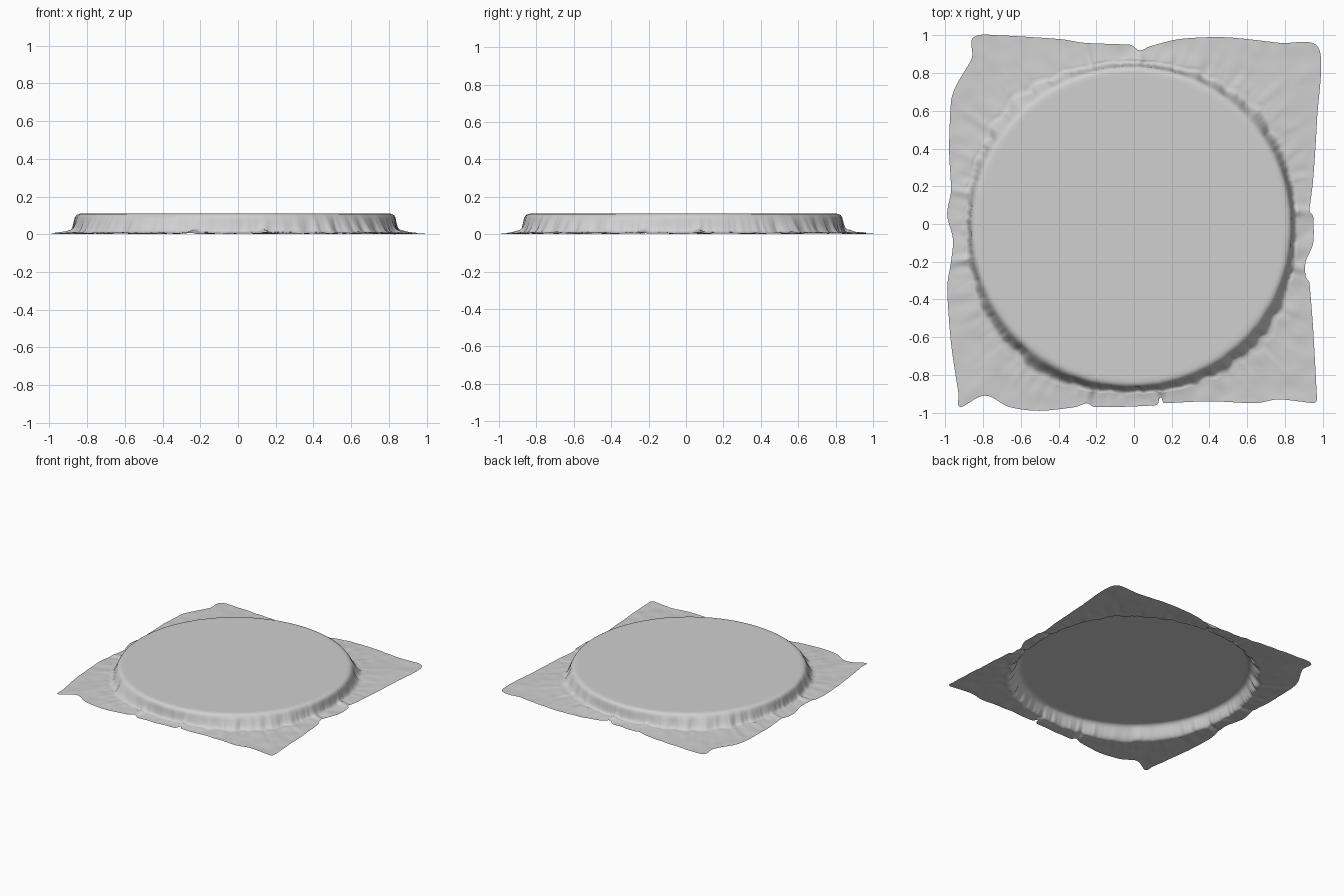
import bpy
import bmesh
import math
from mathutils import Vector, noise

old = bpy.data.objects.get("Cube")
if old:
    bpy.data.objects.remove(old, do_unlink=True)

# Hem of the cloth, clockwise from the right side, in hundredths of a unit
HEM = [(93, 7), (95, 4), (95, -10), (91, -20), (91, -28), (93, -31), (95, -56),
       (97, -93), (95, -95), (77, -93), (64, -95), (40, -94), (16, -95),
       (14, -92), (12, -96), (-8, -97), (-21, -97), (-25, -95), (-31, -97),
       (-50, -99), (-66, -97), (-79, -91), (-92, -97), (-93, -90), (-97, -63),
       (-99, -34), (-97, -20), (-96, -8), (-99, 5), (-97, 18), (-98, 40),
       (-97, 65), (-94, 74), (-86, 88), (-85, 99), (-71, 100), (-39, 98),
       (-26, 96), (-2, 95), (3, 92), (8, 94), (24, 98), (48, 99), (77, 96),
       (98, 93), (97, 55), (95, 24)]
# Hem points where the cloth bunches into a raised fold
PINCHES = [(93, 7), (91, -24), (14, -92), (-25, -95), (-97, -20), (-97, 18),
           (3, 92), (-26, 96)]
CENTRE = Vector((-0.015, -0.015))
TOP = 0.11
STEP = 0.01
SKIRT_RINGS = 16

# Flat top rings, then (radius, height, looseness) down the rounded wall
TOP_RINGS = [0.2, 0.4, 0.6, 0.75, 0.8]
WALL = [(0.82, TOP, 0), (0.833, 0.107, 0.05), (0.843, 0.1, 0.1),
        (0.85, 0.088, 0.2), (0.853, 0.07, 0.4), (0.857, 0.05, 0.6),
        (0.861, 0.032, 0.8), (0.867, 0.018, 0.95), (0.88, 0.008, 1)]


def smooth_loop(points):
    """Closed curve through the points, sampled at an even step."""
    count = len(points)
    tangents = []
    for i, p in enumerate(points):
        before, after = points[i - 1], points[(i + 1) % count]
        reach = min((p - before).length, (after - p).length)
        tangents.append((after - before).normalized() * reach)
    result = []
    for i, p in enumerate(points):
        j = (i + 1) % count
        q = points[j]
        parts = max(2, round((q - p).length / STEP))
        for k in range(parts):
            t = k / parts
            rise = t * t * (3 - 2 * t)
            result.append(p.lerp(q, rise) + tangents[i] * (t * (1 - t) ** 2)
                          - tangents[j] * (t * t * (1 - t)))
    return result


def ripple(direction, scale, seed):
    return noise.noise(Vector((direction.x * scale, direction.y * scale, seed)))


def fold_height(direction):
    """Height of the bunched folds in one direction."""
    total = 0
    for x, y in PINCHES:
        gap = direction.angle(Vector((x, y)) / 100 - CENTRE)
        total += math.exp(-(gap / 0.025) ** 2)
    return 0.014 * min(total, 1)


def spoke(hem_point):
    """Points from the flat top over the wall and out to the hem."""
    out = hem_point - CENTRE
    direction = out.normalized()
    diagonal = (2 * direction.x * direction.y) ** 2
    fold = fold_height(direction)
    loose = 0.035 * diagonal + (0.006 + 0.02 * diagonal) * ripple(direction, 14, 1)
    loose += 0.006 * ripple(direction, 35, 2)
    points = [(CENTRE + direction * r, TOP) for r in TOP_RINGS]
    for radius, height, slack in WALL:
        r = min(radius + loose * slack, out.length - 0.02)
        points.append((CENTRE + direction * r, height + fold * slack))
    foot = points[-1][0]
    # Skirt lying on the ground, with shallow wrinkles
    for k in range(1, SKIRT_RINGS + 1):
        t = k / SKIRT_RINGS
        p = foot.lerp(hem_point, t)
        wrinkle = 0.004 * noise.noise(Vector((p.x * 12, p.y * 12, 3)))
        wrinkle += 0.005 * ripple(direction, 22, 4 + t) * (1 - t)
        base = 0.008 * (1 - t) ** 2 + 0.003 + fold * (1 - 0.6 * t)
        points.append((p, max(0, base + wrinkle)))
    return points


# Draped cloth: one open sheet made of spokes around the disc centre
hem = smooth_loop([Vector(p) / 100 for p in HEM])
bm = bmesh.new()
middle = bm.verts.new((CENTRE.x, CENTRE.y, TOP))
spokes = [[bm.verts.new((p.x, p.y, z)) for p, z in spoke(h)] for h in hem]
for i, this in enumerate(spokes):
    following = spokes[(i + 1) % len(spokes)]
    bm.faces.new((middle, following[0], this[0]))
    for k in range(len(this) - 1):
        bm.faces.new((following[k], following[k + 1], this[k + 1], this[k]))
for face in bm.faces:
    face.smooth = True

mesh = bpy.data.meshes.new("draped_cloth")
bm.to_mesh(mesh)
bm.free()
cloth = bpy.data.objects.new("draped_cloth", mesh)
bpy.context.collection.objects.link(cloth)

# Plain grey fabric
fabric = bpy.data.materials.new("light_grey_fabric")
fabric.use_nodes = True
grey = (0.63, 0.63, 0.63, 1)
fabric.diffuse_color = grey
fabric.node_tree.nodes["Principled BSDF"].inputs["Base Color"].default_value = grey
mesh.materials.append(fabric)
